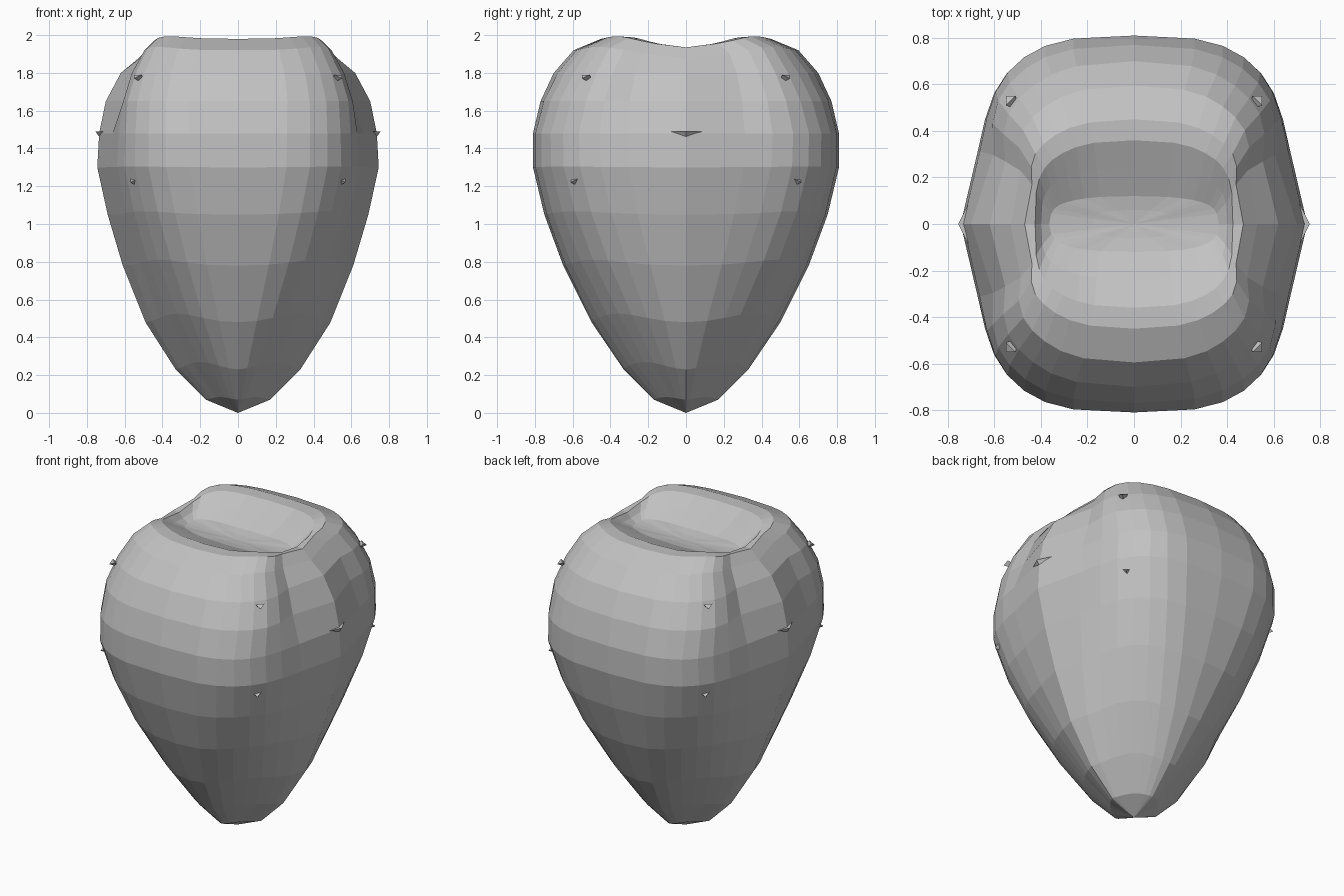
import bpy, bmesh, math
from mathutils import Vector

cube = bpy.data.objects.get("Cube")
if cube:
    bpy.data.objects.remove(cube, do_unlink=True)

SEGMENTS = 32

grey = bpy.data.materials.new("plain_grey")
grey.use_nodes = True
grey_value = (0.54, 0.54, 0.54, 1)
grey.diffuse_color = grey_value
grey.node_tree.nodes["Principled BSDF"].inputs["Base Color"].default_value = grey_value


def finish(mesh_builder, name):
    """Turn a bmesh into a flat-shaded grey object."""
    bmesh.ops.recalc_face_normals(mesh_builder, faces=mesh_builder.faces)
    mesh = bpy.data.meshes.new(name)
    mesh_builder.to_mesh(mesh)
    mesh_builder.free()
    mesh.materials.append(grey)
    obj = bpy.data.objects.new(name, mesh)
    bpy.context.collection.objects.link(obj)
    return obj


def signed_power(value, exponent):
    return math.copysign(abs(value) ** exponent, value)


def clamp(value):
    return max(0, min(1, value))


# Outer rings from tip to rim: height, half width, half depth, squareness
outer_rings = [
    (0.07, 0.17, 0.17, 1.5), (0.23, 0.33, 0.33, 1.8),
    (0.48, 0.49, 0.50, 2.2), (0.78, 0.61, 0.65, 2.7),
    (1.05, 0.69, 0.75, 3.1), (1.30, 0.745, 0.81, 3.4),
    (1.48, 0.735, 0.81, 3.5), (1.65, 0.70, 0.77, 3.6),
    (1.80, 0.62, 0.70, 3.7), (1.92, 0.53, 0.595, 3.7),
    (1.98, 0.47, 0.45, 3.6),
]
# Basin rings from rim to floor
basin_rings = [
    (1.98, 0.425, 0.36, 3.6), (1.93, 0.40, 0.24, 3.6),
    (1.88, 0.365, 0.12, 3.6), (1.87, 0.18, 0.06, 3.6),
]


def ring_point(ring, index):
    height, width, depth, power = ring
    angle = math.tau * index / SEGMENTS
    u = signed_power(math.cos(angle), 2 / power)
    v = signed_power(math.sin(angle), 2 / power)
    x, y, z = u * width, v * depth, height
    corner = math.sin(2 * angle) ** 2
    # Sides narrow from their middle towards the corners, less so near the rim
    x *= 1 - 0.1 * clamp(abs(v) / 0.45) * clamp((1.95 - height) / 0.4)
    # Front and back arch gently, more so near the rim
    y *= 1 - (0.02 + 0.05 * clamp((height - 1.5) / 0.3)) * clamp(u * u / 0.6)
    # Bands rise at the corners of the lower half
    z += 0.07 * corner * clamp(1 - height / 1.4) * clamp(height * 3)
    # Shallow grooves between the side bulge and the front and back lobes
    groove = clamp(1 - abs(abs(v) - 0.42) / 0.25) * abs(u) ** 4
    x *= 1 - 0.07 * groove * clamp((height - 1.5) / 0.15) * clamp((depth - 0.36) / 0.1)
    # Rim dips over both sides and rises at the corners
    near_rim = clamp((height - 1.86) / 0.06)
    dip = clamp(1 - abs(y) / 0.42) * u * u
    z += near_rim * (0.018 * corner - 0.045 * dip * clamp((depth - 0.12) / 0.2))
    return Vector((x, y, z))


bm = bmesh.new()
loops = [[bm.verts.new(ring_point(ring, i)) for i in range(SEGMENTS)]
         for ring in outer_rings + basin_rings]
for lower, upper in zip(loops, loops[1:]):
    for i in range(SEGMENTS):
        j = (i + 1) % SEGMENTS
        bm.faces.new((lower[i], lower[j], upper[j], upper[i]))
tip = bm.verts.new((0, 0, 0))
basin_floor = bm.verts.new((0, 0, 1.865))
for end, loop in ((tip, loops[0]), (basin_floor, loops[-1])):
    for i in range(SEGMENTS):
        bm.faces.new((end, loop[i], loop[(i + 1) % SEGMENTS]))
finish(bm, "body")


def shard(name, corners):
    """A small pointed wedge standing out of the surface."""
    wedge = bmesh.new()
    points = [wedge.verts.new(corner) for corner in corners]
    bmesh.ops.convex_hull(wedge, input=points)
    finish(wedge, name)


# Side nubs, and small creases at the four upright corners
for side, side_name in ((1, "left"), (-1, "right")):
    shard(side_name + "_nub", [(side * 0.755, 0, 1.49), (side * 0.71, 0.09, 1.49),
                               (side * 0.71, -0.09, 1.49), (side * 0.72, 0, 1.44)])
    for face, face_name in ((-1, "front"), (1, "back")):
        for level, x, y, z in (("upper", 0.55, 0.55, 1.77), ("lower", 0.57, 0.61, 1.22)):
            shard("_".join((face_name, side_name, level, "crease")), [
                (side * x, face * y, z), (side * (x - 0.04), face * y, z + 0.02),
                (side * x, face * (y - 0.04), z + 0.02),
                (side * (x - 0.06), face * (y - 0.06), z - 0.03)])
